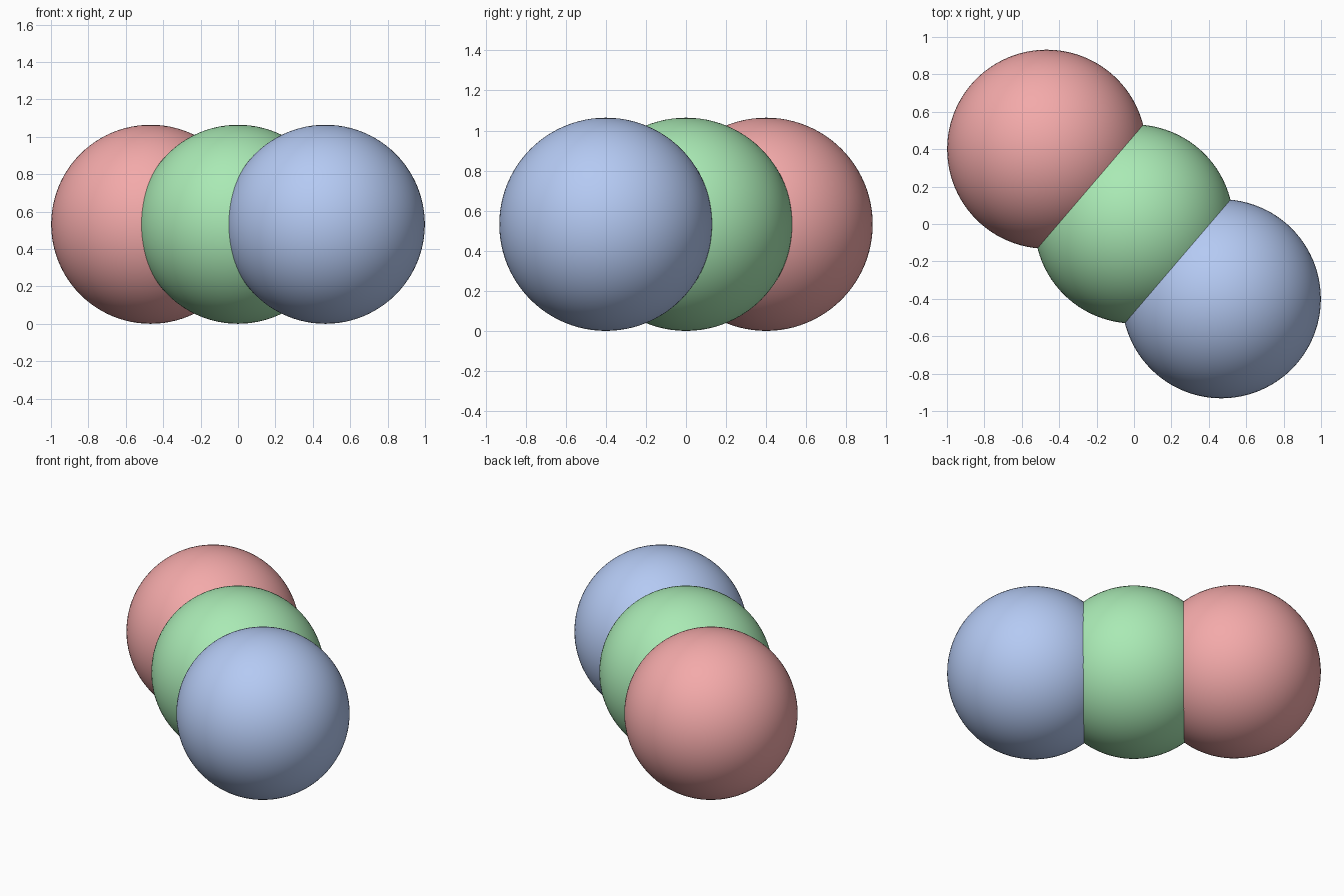
import bpy

if "Cube" in bpy.data.objects:
    bpy.data.objects.remove(bpy.data.objects["Cube"])

RADIUS = 0.532


def ball(name, x, y, color):
    bpy.ops.mesh.primitive_uv_sphere_add(
        segments=96, ring_count=48, radius=RADIUS, location=(x, y, RADIUS))
    obj = bpy.context.object
    obj.name = name
    bpy.ops.object.shade_smooth()
    mat = bpy.data.materials.new(name + "_material")
    mat.diffuse_color = (*color, 1.0)
    mat.use_nodes = True
    mat.node_tree.nodes["Principled BSDF"].inputs["Base Color"].default_value = mat.diffuse_color
    obj.data.materials.append(mat)
    return obj


# Three equal overlapping balls in a diagonal row
ball("red_ball", -0.467, 0.4, (0.9, 0.4, 0.4))
ball("green_ball", 0.0, 0.0, (0.4, 0.82, 0.46))
ball("blue_ball", 0.467, -0.4, (0.46, 0.59, 0.9))
